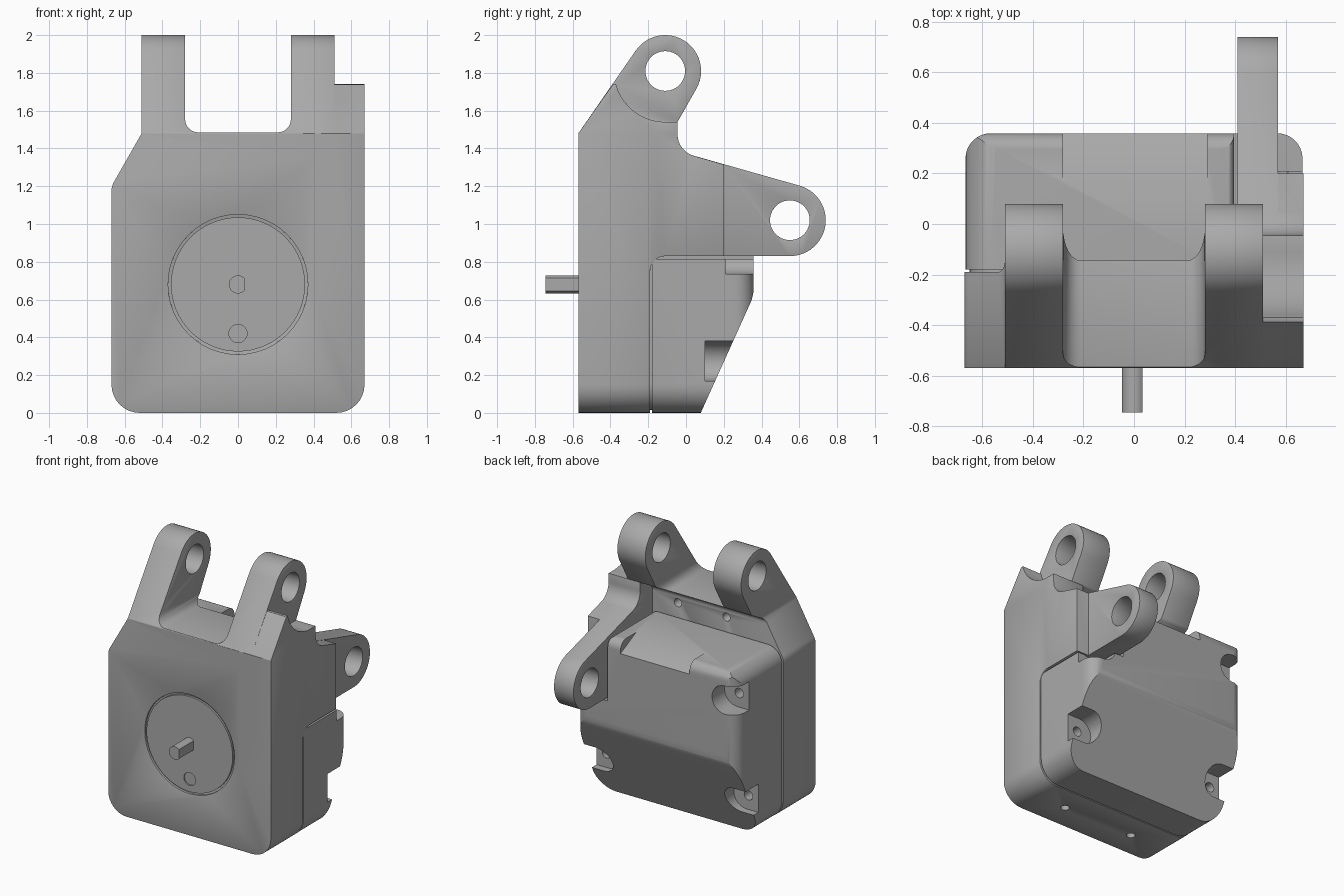
import bpy, bmesh, math
from mathutils import Vector

cube = bpy.data.objects.get("Cube")
if cube:
    bpy.data.objects.remove(cube, do_unlink=True)

grey = bpy.data.materials.new("plain grey")
grey.use_nodes = True
colour = (0.4, 0.4, 0.4, 1)
grey.diffuse_color = colour
grey.node_tree.nodes["Principled BSDF"].inputs["Base Color"].default_value = colour


def arc(cu, cv, r, start, end, n=24):
    """Points on an arc, angles in degrees."""
    angles = [math.radians(start + (end - start) * i / n) for i in range(n + 1)]
    return [(cu + r * math.cos(a), cv + r * math.sin(a)) for a in angles]


def rounded(points, steps=8):
    """Outline whose corners (u, v, radius) are replaced by arcs."""
    out = []
    for i, p in enumerate(points):
        here = Vector(p[:2])
        if len(p) < 3:
            out.append(here)
            continue
        a = (Vector(points[i - 1][:2]) - here).normalized()
        b = (Vector(points[(i + 1) % len(points)][:2]) - here).normalized()
        half = a.angle(b) / 2
        centre = here + (a + b).normalized() * p[2] / math.sin(half)
        s = here + a * p[2] / math.tan(half) - centre
        e = here + b * p[2] / math.tan(half) - centre
        turn = s.angle(e)
        for k in range(steps + 1):
            t = k / steps
            out.append(centre + (s * math.sin((1 - t) * turn) + e * math.sin(t * turn)) / math.sin(turn))
    return out


def prism(name, outline, axis, lo, hi):
    """Extrude a 2D outline along an axis."""
    place = {"x": lambda u, v, w: (w, u, v),
             "y": lambda u, v, w: (u, w, v),
             "z": lambda u, v, w: (u, v, w)}[axis]
    bm = bmesh.new()
    ends = [[bm.verts.new(place(p[0], p[1], w)) for p in outline] for w in (lo, hi)]
    bm.faces.new(ends[0])
    bm.faces.new(ends[1])
    n = len(outline)
    for i in range(n):
        j = (i + 1) % n
        bm.faces.new((ends[0][i], ends[0][j], ends[1][j], ends[1][i]))
    bmesh.ops.recalc_face_normals(bm, faces=bm.faces)
    mesh = bpy.data.meshes.new(name)
    bm.to_mesh(mesh)
    bm.free()
    mesh.materials.append(grey)
    ob = bpy.data.objects.new(name, mesh)
    bpy.context.collection.objects.link(ob)
    return ob


def rod(name, u, v, r, axis, lo, hi, n=48):
    return prism(name, arc(u, v, r, 0, 360, n)[:-1], axis, lo, hi)


def apply_modifiers(ob):
    bpy.context.view_layer.update()
    graph = bpy.context.evaluated_depsgraph_get()
    mesh = bpy.data.meshes.new_from_object(ob.evaluated_get(graph))
    ob.modifiers.clear()
    ob.data = mesh


def combine(ob, other, operation):
    mod = ob.modifiers.new("join", "BOOLEAN")
    mod.operation, mod.object, mod.solver = operation, other, "EXACT"
    apply_modifiers(ob)
    bpy.data.objects.remove(other, do_unlink=True)


def finish(ob, width=0.0):
    if width:
        mod = ob.modifiers.new("edge", "BEVEL")
        mod.width, mod.segments, mod.angle_limit = width, 2, math.radians(40)
        apply_modifiers(ob)
    bpy.ops.object.select_all(action="DESELECT")
    ob.select_set(True)
    bpy.context.view_layer.objects.active = ob
    bpy.ops.object.shade_smooth_by_angle(angle=math.radians(30))


FRONT, SPLIT = -0.57, -0.19

# Housing with two ears: front outline crossed with side outline
housing = prism("housing", rounded([
    (-0.67, 0, 0.15), (0.67, 0, 0.15), (0.67, 1.48), (0.51, 1.48), (0.51, 2.1),
    (0.28, 2.1), (0.28, 1.485, 0.07), (-0.28, 1.485, 0.07), (-0.28, 2.1),
    (-0.51, 2.1), (-0.51, 1.48, 0.04), (-0.67, 1.2, 0.1)]), "y", -0.7, 0.3)
ear_top = arc(-0.11, 1.81, 0.19, 144.8, -30.5)
side = prism("housing_side", rounded(
    [(FRONT, -0.1), (FRONT, 1.48)] + ear_top
    + [(-0.045, 1.54, 0.04), (SPLIT, 1.46, 0.05), (SPLIT, -0.1)]), "x", -1, 1)
combine(housing, side, "INTERSECT")

# Side bracket with a curved relief around the ear eye
bracket = prism("bracket", rounded(
    [(FRONT, 0.6), (FRONT, 1.48), (-0.388, 1.738)] + arc(-0.11, 1.81, 0.27, 195, 270, 10)
    + [(-0.045, 1.54), (-0.045, 1.386, 0.12), (0.2, 1.315), (0.2, 0.83),
       (SPLIT, 0.83, 0.08), (SPLIT, 0.6)]), "x", 0.41, 0.67)
combine(housing, bracket, "UNION")

# Rear lever
lever = prism("lever", rounded(
    [(-0.3, 0.83), (-0.3, 1.3), (-0.045, 1.386)] + arc(0.55, 1.02, 0.19, 74, -90)),
    "x", 0.41, 0.57)
combine(housing, lever, "UNION")

# Eyes, screw holes and the round recess in the front
cuts = [(-0.11, 1.81, 0.105, "x", -1, 1), (0.55, 1.02, 0.105, "x", 0, 1),
        (0, 0.68, 0.37, "y", -0.7, FRONT + 0.015)]
for sx in (-1, 1):
    cuts.append((sx * 0.2, 1.39, 0.03, "y", -0.3, 0))
    cuts.append((sx * 0.29, -0.38, 0.03, "z", -0.1, 0.1))
for cut in cuts:
    combine(housing, rod("cutter", *cut), "DIFFERENCE")
finish(housing, 0.008)

# Front disc with a dimple, and the flatted shaft
disc = rod("front_disc", 0, 0.68, 0.355, "y", FRONT, FRONT + 0.05, 64)
combine(disc, rod("cutter", 0, 0.42, 0.048, "y", -0.7, FRONT + 0.01), "DIFFERENCE")
finish(disc)
finish(prism("shaft", arc(0, 0.68, 0.048, 45, 315), "y", -0.745, FRONT + 0.02))

# Rear cover: front, side and top outlines crossed
outline = rounded([
    (-0.667, 0, 0.15), (0.667, 0, 0.15), (0.667, 0.815), (0.395, 0.815),
    (0.395, 1.285, 0.03), (-0.667, 1.285, 0.12)])
cover = prism("rear_cover", outline, "y", SPLIT + 0.01, 0.5)
combine(cover, prism("cover_side", rounded([
    (-0.4, -0.1), (0.03, -0.1), (0.08, 0.004, 0.06), (0.358, 0.62, 0.2),
    (0.358, 1.286, 0.07), (-0.4, 1.286)]), "x", -1, 1), "INTERSECT")
combine(cover, prism("cover_plan", rounded([
    (-0.667, -0.4), (0.667, -0.4), (0.667, 0.359, 0.1), (-0.667, 0.359, 0.1)]),
    "z", -1, 2), "INTERSECT")

# Sloped flat on the cover's top rear edge
combine(cover, prism("cutter", [(0.17, 1.286), (0.37, 1.19), (0.5, 1.4), (0.17, 1.4)],
                     "x", -0.28, 0.29), "DIFFERENCE")

# Screw pockets open to the sides
for sx, z, floor in ((-1, 0.275, 0.1), (1, 0.275, 0.1), (-1, 1.08, 0.21), (1, 0.84, 0.21)):
    pocket = arc(sx * 0.57, z, 0.105, 90, 90 + sx * 180, 16)
    pocket += [(sx * 0.9, z - 0.105), (sx * 0.9, z + 0.105)]
    combine(cover, prism("cutter", pocket, "y", floor, 0.6), "DIFFERENCE")
    combine(cover, rod("cutter", sx * 0.585, z, 0.035, "y", floor - 0.08, 0.6, 20), "DIFFERENCE")
finish(cover)

# Seal in the seam between housing and cover
finish(prism("seam_seal", [(u * 0.975, 0.6 + (v - 0.6) * 0.975) for u, v in outline],
             "y", SPLIT - 0.03, SPLIT + 0.03))
